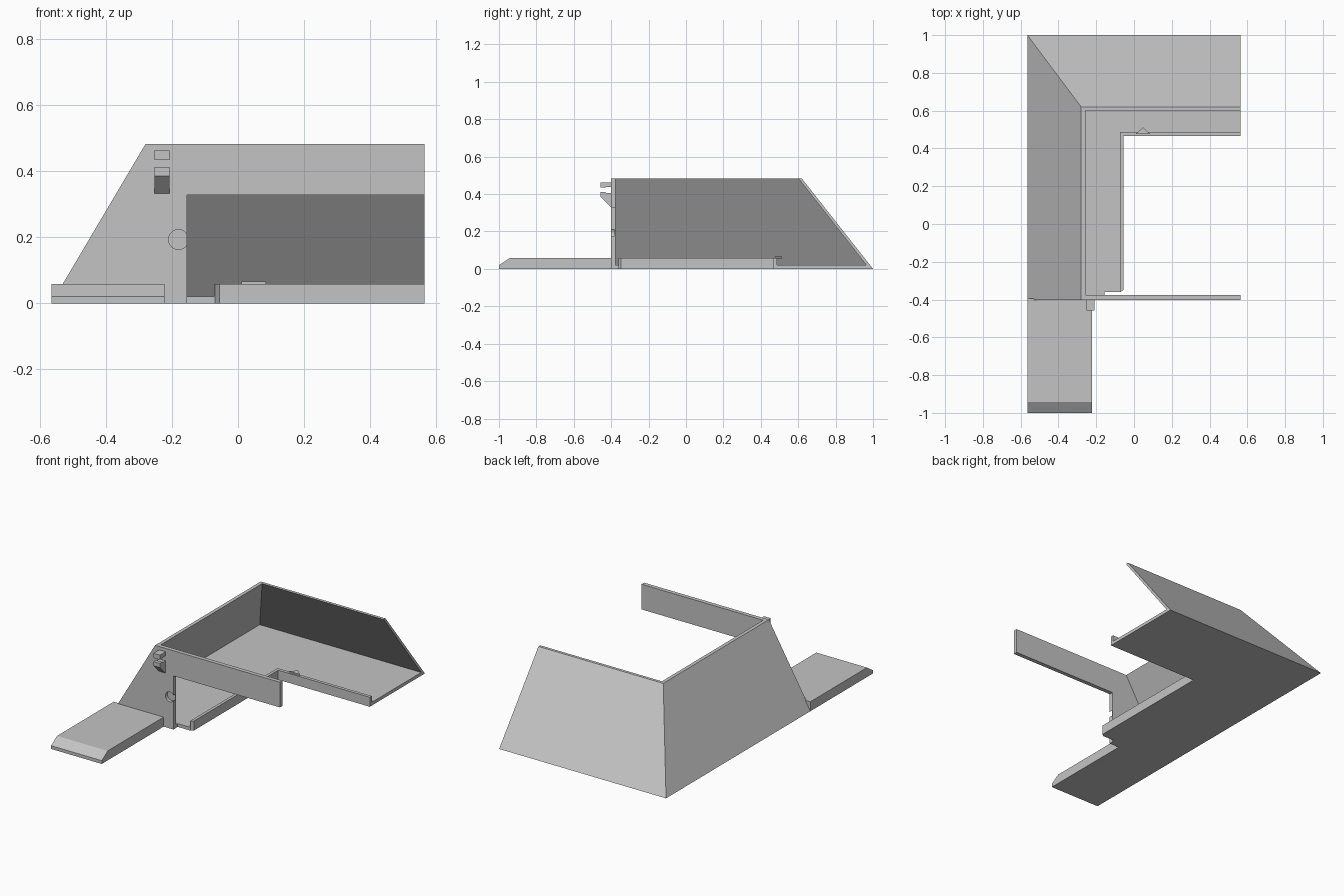
import bpy
import bmesh
from mathutils import Vector

cube = bpy.data.objects.get("Cube")
if cube:
    bpy.data.objects.remove(cube, do_unlink=True)

grey = bpy.data.materials.new("plain grey")
grey.use_nodes = True
colour = (0.55, 0.55, 0.55, 1)
grey.diffuse_color = colour
grey.node_tree.nodes["Principled BSDF"].inputs["Base Color"].default_value = colour


def loft(name, start, end):
    """Solid between two matching outlines."""
    bm = bmesh.new()
    a = [bm.verts.new(p) for p in start]
    b = [bm.verts.new(p) for p in end]
    bm.faces.new(a)
    bm.faces.new(b)
    for i in range(len(a)):
        j = (i + 1) % len(a)
        bm.faces.new((a[i], a[j], b[j], b[i]))
    bmesh.ops.recalc_face_normals(bm, faces=bm.faces)
    mesh = bpy.data.meshes.new(name)
    bm.to_mesh(mesh)
    bm.free()
    mesh.materials.append(grey)
    obj = bpy.data.objects.new(name, mesh)
    bpy.context.collection.objects.link(obj)
    return obj


def extrude(name, outline, axis, low, high):
    """Extrude a flat outline along x, y or z."""
    def place(h):
        points = []
        for u, v in outline:
            p = [u, v]
            p.insert("xyz".index(axis), h)
            points.append(Vector(p))
        return points
    return loft(name, place(low), place(high))


def slope_wall(name, bottom, top, height):
    return loft(name, [(x, y, 0) for x, y in bottom], [(x, y, height) for x, y in top])


LEFT, RIGHT, BACK, FRONT, HEIGHT = -0.565, 0.565, 1.0, -0.402, 0.482
TOP_X, TOP_Y, EDGE = -0.28, 0.62, -0.055

# Floor with an open inner corner
extrude("floor", [(-0.55, -0.385), (-0.157, -0.385), (-0.157, -0.36), (-0.07, -0.36),
                  (EDGE, -0.348), (EDGE, 0.467), (RIGHT, 0.467), (RIGHT, 0.98),
                  (-0.55, 0.98)], "z", 0, 0.02)

# Sloping outer walls, mitred where they meet
slope_wall("side_wall",
           [(LEFT, -0.39), (-0.54, -0.39), (-0.54, 0.98), (LEFT, BACK)],
           [(TOP_X, -0.39), (-0.258, -0.39), (-0.258, 0.602), (TOP_X, TOP_Y)], HEIGHT)
slope_wall("back_wall",
           [(LEFT, BACK), (-0.54, 0.98), (RIGHT, 0.98), (RIGHT, BACK)],
           [(TOP_X, TOP_Y), (-0.258, 0.602), (RIGHT, 0.602), (RIGHT, TOP_Y)], HEIGHT)

# Front wall with a long upper arm
front = extrude("front_wall", [(LEFT, 0), (-0.155, 0), (-0.155, 0.328), (RIGHT, 0.328),
                               (RIGHT, HEIGHT), (TOP_X, HEIGHT)], "y", FRONT, -0.377)

# Shallow round recess breaking through the wall edge
bpy.ops.mesh.primitive_cylinder_add(vertices=48, radius=0.03, depth=0.04,
                                    location=(-0.18, FRONT, 0.193), rotation=(1.5708, 0, 0))
cutter = bpy.context.object
cutter.name = "recess_cutter"
cutter.data.materials.append(grey)
cutter.hide_render = True
cut = front.modifiers.new("recess", "BOOLEAN")
cut.operation = "DIFFERENCE"
cut.solver = "EXACT"
cut.object = cutter
bpy.context.view_layer.objects.active = front
bpy.ops.object.modifier_apply(modifier=cut.name)
bpy.data.objects.remove(cutter, do_unlink=True)

# Raised lip along the inner corner
extrude("inner_lip", [(-0.073, -0.36), (-0.07, -0.36), (EDGE, -0.348), (EDGE, 0.467),
                      (RIGHT, 0.467), (RIGHT, 0.487), (-0.073, 0.487)], "z", 0, 0.058)

# Small pointed catch on the lip
extrude("lip_catch", [(0.01, 0.477), (0.085, 0.477), (0.047, 0.512)], "z", 0.056, 0.066)

# Foot with a chamfered toe
extrude("foot", [(-1, 0), (-1, 0.02), (-0.943, 0.058), (-0.395, 0.058), (-0.395, 0)],
        "x", LEFT, -0.222)

# Pair of hooks on the front wall
extrude("upper_hook", [(-0.395, 0.438), (-0.425, 0.438), (-0.435, 0.434), (-0.458, 0.434),
                       (-0.458, 0.462), (-0.395, 0.462)], "x", -0.252, -0.208)
extrude("lower_hook", [(-0.395, 0.332), (-0.404, 0.332), (-0.458, 0.386), (-0.458, 0.412),
                       (-0.435, 0.412), (-0.425, 0.406), (-0.395, 0.406)],
        "x", -0.252, -0.208)
